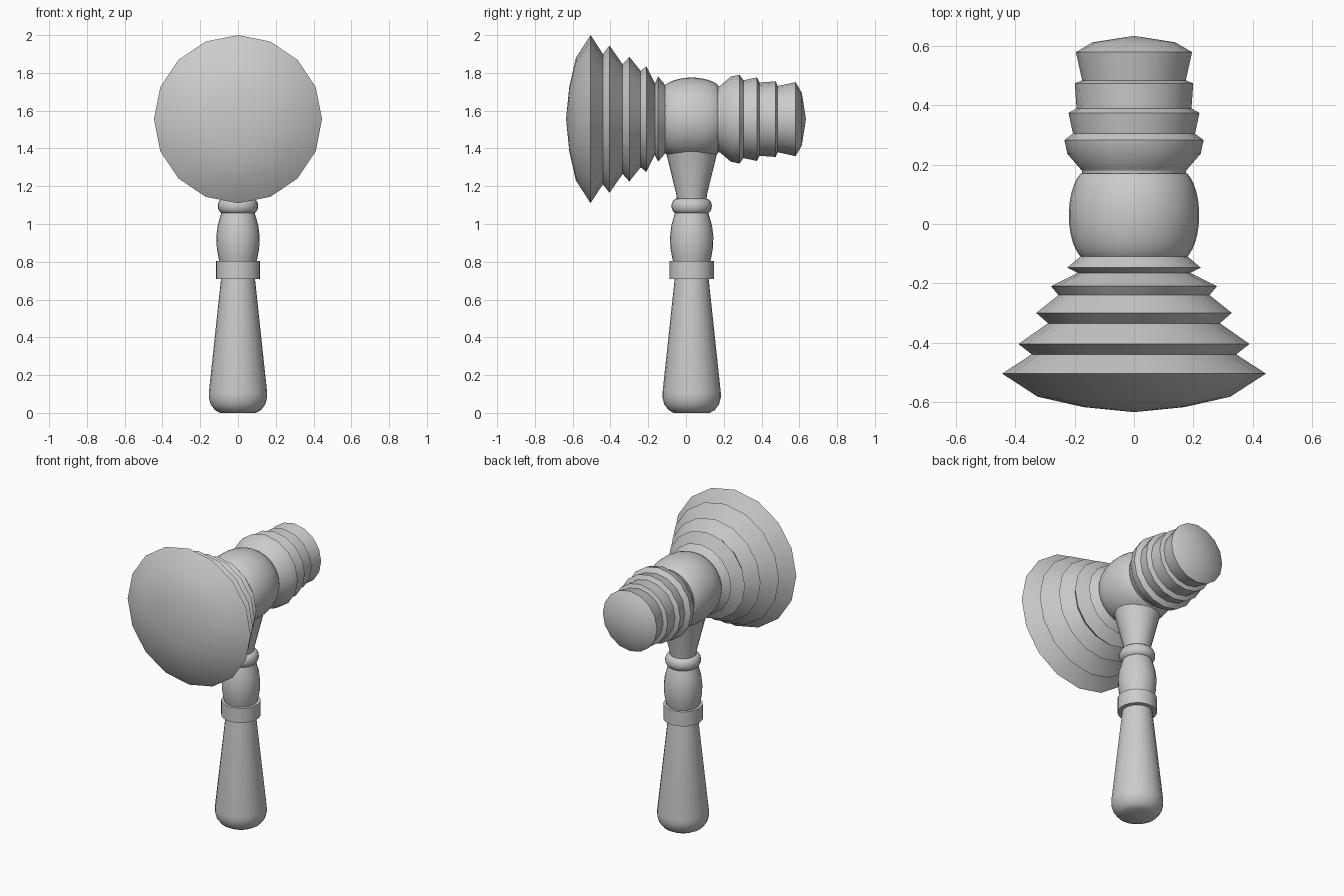
import bpy, bmesh, math

if "Cube" in bpy.data.objects:
    bpy.data.objects.remove(bpy.data.objects["Cube"])

HANDLE_Y = 0.03
HEAD_Z = 1.555


def lathe(name, profile, sides, axis):
    """Revolve (distance along axis, radius) points about the handle or head axis."""
    bm = bmesh.new()
    rings = []
    for d, r in profile:
        ring = []
        for i in range(sides if r > 0 else 1):
            a = 2 * math.pi * i / sides
            u, v = r * math.cos(a), r * math.sin(a)
            co = (u, d, HEAD_Z + v) if axis == 'Y' else (u, HANDLE_Y + v, d)
            ring.append(bm.verts.new(co))
        rings.append(ring)
    for a, b in zip(rings, rings[1:]):
        for i in range(sides):
            j = (i + 1) % sides
            quad = [a[i % len(a)], a[j % len(a)], b[j % len(b)], b[i % len(b)]]
            bm.faces.new(list(dict.fromkeys(quad)))
    # close open ends
    for ring in (rings[0], rings[-1]):
        if len(ring) > 1:
            bm.faces.new(ring)
    bmesh.ops.recalc_face_normals(bm, faces=bm.faces)
    me = bpy.data.meshes.new(name)
    bm.to_mesh(me)
    bm.free()
    ob = bpy.data.objects.new(name, me)
    bpy.context.collection.objects.link(ob)
    bpy.ops.object.select_all(action='DESELECT')
    ob.select_set(True)
    bpy.context.view_layer.objects.active = ob
    bpy.ops.object.shade_smooth_by_angle(angle=math.radians(30))
    return ob


# Wide striking face with sharp stepped ridges
lathe("wide_face", [(-0.635, 0), (-0.618, 0.17), (-0.583, 0.325), (-0.505, 0.445),
                    (-0.44, 0.345), (-0.405, 0.39), (-0.335, 0.29), (-0.30, 0.33),
                    (-0.24, 0.255), (-0.21, 0.28), (-0.165, 0.19), (-0.147, 0.225),
                    (-0.105, 0.175), (-0.06, 0.17)], 16, 'Y')

# Round ball in the middle of the head
ball = [(0.03 + y, 0.15 + 0.07 * math.sqrt(1 - (y / 0.155) ** 2))
        for y in [0.14 * math.sin(math.pi * k / 20) for k in range(-10, 11)]]
lathe("head_ball", ball, 32, 'Y')

# Narrow striking face with stepped collars
lathe("narrow_face", [(0.13, 0.17), (0.18, 0.176), (0.237, 0.225), (0.283, 0.235),
                      (0.305, 0.206), (0.375, 0.221), (0.39, 0.194), (0.475, 0.2),
                      (0.485, 0.175), (0.58, 0.196), (0.613, 0.14), (0.635, 0)], 16, 'Y')

# Tapered grip with rounded butt
lathe("grip", [(0, 0.095), (0.015, 0.122), (0.045, 0.145), (0.08, 0.154),
               (0.11, 0.154), (0.72, 0.089)], 24, 'Z')

# Flat collar
lathe("collar", [(0.71, 0.085), (0.71, 0.117), (0.805, 0.117), (0.805, 0.085)], 24, 'Z')

# Swelling above the collar
lathe("handle_swell", [(0.79, 0.095), (0.82, 0.103), (0.87, 0.112), (0.93, 0.115),
                       (0.99, 0.108), (1.04, 0.094), (1.07, 0.085)], 24, 'Z')

# Rounded bead
bead = [(1.095 - 0.04 * math.cos(math.pi * k / 8), 0.077 + 0.03 * math.sin(math.pi * k / 8))
        for k in range(9)]
lathe("bead", bead, 24, 'Z')

# Flared neck joining the head
lathe("neck", [(1.12, 0.077), (1.16, 0.082), (1.38, 0.136), (1.42, 0.146)], 24, 'Z')
